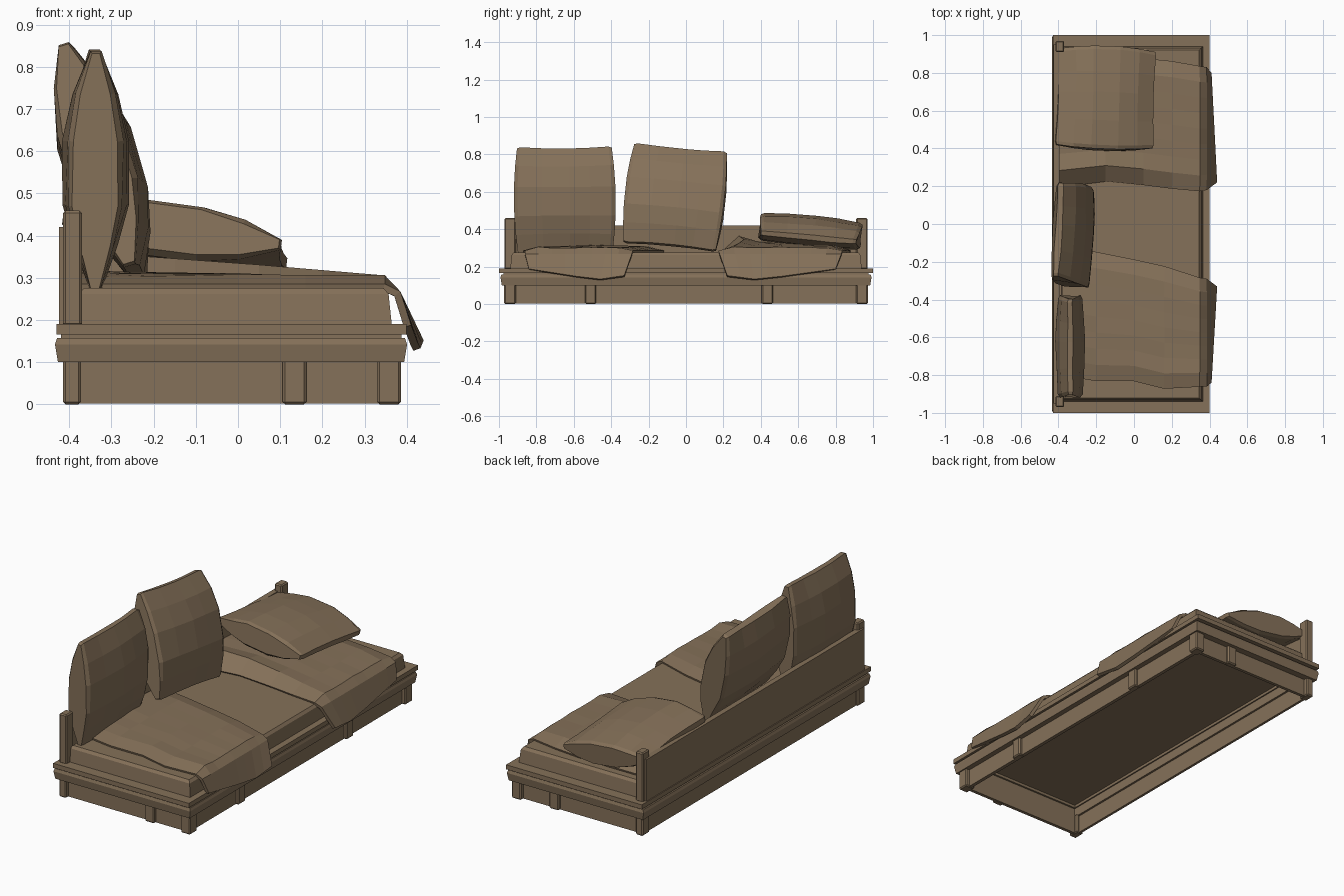
import bpy, bmesh, math, random
from mathutils import Matrix, Vector

if "Cube" in bpy.data.objects:
    bpy.data.objects.remove(bpy.data.objects["Cube"])

random.seed(4)
brown = bpy.data.materials.new("warm brown")
brown.diffuse_color = (0.235, 0.165, 0.10, 1)
brown.use_nodes = True
brown.node_tree.nodes["Principled BSDF"].inputs["Base Color"].default_value = brown.diffuse_color


def finish(bm, name):
    bmesh.ops.recalc_face_normals(bm, faces=bm.faces)
    me = bpy.data.meshes.new(name)
    bm.to_mesh(me)
    bm.free()
    ob = bpy.data.objects.new(name, me)
    me.materials.append(brown)
    bpy.context.collection.objects.link(ob)
    return ob


def box(name, x0, x1, y0, y1, z0, z1, grow=0.0, bevel=0.0):
    """Box whose top outline is larger (or smaller) by grow."""
    bm = bmesh.new()
    bmesh.ops.create_cube(bm, size=1)
    for v in bm.verts:
        g = grow if v.co.z > 0 else 0
        v.co = (x1 + g if v.co.x > 0 else x0 - g,
                y1 + g if v.co.y > 0 else y0 - g,
                z1 if v.co.z > 0 else z0)
    if bevel:
        bmesh.ops.bevel(bm, geom=bm.edges[:], offset=bevel, segments=1, affect='EDGES')
    return finish(bm, name)


def frame(name, x0, x1, y0, y1, levels, width):
    """Rectangular ring; levels are (z, outward growth)."""
    bm = bmesh.new()

    def loop(g, z):
        return [bm.verts.new(p) for p in ((x0 - g, y0 - g, z), (x1 + g, y0 - g, z),
                                          (x1 + g, y1 + g, z), (x0 - g, y1 + g, z))]
    loops = [loop(g, z) for z, g in levels]
    loops += [loop(-width, levels[-1][0]), loop(-width, levels[0][0])]
    for a, b in zip(loops, loops[1:] + loops[:1]):
        for i in range(4):
            j = (i + 1) % 4
            bm.faces.new((a[i], a[j], b[j], b[i]))
    return finish(bm, name)


# Base panels, set in between the legs, open underneath
box("front_apron", 0.345, 0.365, -0.945, 0.945, 0.002, 0.11)
box("rear_apron", -0.402, -0.388, -0.945, 0.945, 0.002, 0.11)
for s, side in ((-1, "left"), (1, "right")):
    a, b = sorted((s * 0.93, s * 0.948))
    box(side + "_apron", -0.39, 0.355, a, b, 0.002, 0.11)
    a, b = sorted((s * 0.91, s * 0.972))
    # Legs, middle stiles and back posts
    box(side + "_front_leg", 0.33, 0.387, a, b, 0, 0.11, 0, 0.006)
    box(side + "_rear_leg", -0.415, -0.372, a, b, 0, 0.11, 0, 0.006)
    a, b = sorted((s * 0.93, s * 0.965))
    box(side + "_end_stile", 0.105, 0.162, a, b, 0, 0.11, 0, 0.006)
    a, b = sorted((s * 0.91, s * 0.97))
    box(side + "_back_post", -0.415, -0.37, a, b, 0.185, 0.459, 0, 0.006)
box("front_stile_a", 0.345, 0.383, -0.54, -0.48, 0, 0.11, 0, 0.006)
box("front_stile_b", 0.345, 0.383, 0.405, 0.465, 0, 0.11, 0, 0.006)

# Bed frame mouldings, hollow below the top slab
frame("lower_rail", -0.427, 0.394, -0.985, 0.985,
      [(0.10, 0), (0.142, 0.007), (0.157, 0.002)], 0.05)
frame("rail_groove", -0.42, 0.388, -0.975, 0.975, [(0.15, 0), (0.17, 0)], 0.05)
box("upper_rail", -0.43, 0.40, -1.0, 1.0, 0.165, 0.19)
box("back_board", -0.425, -0.395, -0.95, 0.95, 0.185, 0.42)

# Mattress
box("mattress", -0.385, 0.365, -0.94, 0.94, 0.185, 0.262, -0.008)
box("mattress_top", -0.377, 0.357, -0.932, 0.932, 0.262, 0.276, -0.012)


def cushion(name, centre, w, h, t, lean, roll, yaw):
    """Lens profile swept across the width, with softly bulged sides."""
    half = [(-1, .2), (-.65, .68), (-.3, 1), (.25, 1), (.65, .7), (1, .2)]
    prof = half + [(a, -b) for a, b in reversed(half)]
    bm = bmesh.new()
    rows = []
    for s, thick in ((-1, .72), (-.93, .86), (-.45, .98), (.1, 1.03), (.5, .97), (.93, .86), (1, .72)):
        row = []
        for a, b in prof:
            y = s * w / 2 * (1 - 0.07 * a * a)
            z = a * h / 2 * (1 - 0.035 * (1 - s * s)) * (0.975 if abs(s) == 1 else 1)
            row.append(bm.verts.new((b * thick * t / 2 + random.uniform(-.003, .003), y, z)))
        rows.append(row)
    n = len(prof)
    for r, q in zip(rows, rows[1:]):
        for i in range(n):
            bm.faces.new((r[i], r[(i + 1) % n], q[(i + 1) % n], q[i]))
    bm.faces.new(rows[0])
    bm.faces.new(rows[-1])
    rad = math.radians
    bm.transform(Matrix.Translation(centre) @ Matrix.Rotation(rad(yaw), 4, 'Z')
                 @ Matrix.Rotation(rad(roll), 4, 'X') @ Matrix.Rotation(rad(lean), 4, 'Y'))
    return finish(bm, name)


# Cushions: two upright, one lying flat
cushion("left_cushion", (-0.338, -0.648, 0.556), 0.545, 0.57, 0.15, 0, 0.5, 0)
cushion("middle_cushion", (-0.322, -0.058, 0.57), 0.535, 0.555, 0.175, -17, -5.5, -3)
cushion("flat_cushion", (-0.15, 0.665, 0.388), 0.55, 0.525, 0.15, 97, -5.5, -1.5)


def lerp_list(vals, f):
    p = f * (len(vals) - 1)
    i = min(int(p), len(vals) - 2)
    return vals[i] + (vals[i + 1] - vals[i]) * (p - i)


def blanket(name, stations, hang_z, folds):
    """Stations: x, z, inner y, outer y. The last one is the hanging hem."""
    cols = 8
    bm = bmesh.new()
    grid = []
    for k, (x, z, yi, yo) in enumerate(stations):
        row = []
        hem = k == len(stations) - 1
        for j in range(cols + 1):
            v = j / cols
            zz, xx = z, x
            if hem:
                zz = lerp_list(hang_z, v)
                xx = x - 0.03 * v
            elif k < len(stations) - 2:
                if j in (0, cols):
                    zz = 0.277
                else:
                    zz += random.uniform(-.004, .004)
                    zz += lerp_list(folds, v) * max(0, (0.3 - x) / 0.6)
            row.append(bm.verts.new((xx, yi + (yo - yi) * v, zz)))
        grid.append(row)
    for r, q in zip(grid, grid[1:]):
        for j in range(cols):
            bm.faces.new((r[j], r[j + 1], q[j + 1], q[j]))
    ob = finish(bm, name)
    m = ob.modifiers.new("cloth thickness", 'SOLIDIFY')
    m.thickness = 0.018
    m.offset = 0
    return ob


# Throws draped over the mattress edge
blanket("left_throw",
        [(-.38, .292, -.12, -.80), (-.2, .294, -.15, -.83), (.0, .294, -.19, -.83),
         (.16, .294, -.225, -.87), (.345, .294, -.285, -.86), (.378, .262, -.29, -.86),
         (.432, 0, -.33, -.84)],
        [.148, .13, .145, .165, .185], [0, .006, .012, .012, .004, 0])
blanket("right_throw",
        [(-.40, .296, .20, .88), (-.15, .300, .23, .88), (.05, .300, .21, .875),
         (.2, .298, .19, .86), (.345, .294, .175, .835), (.378, .262, .18, .83),
         (.432, 0, .22, .80)],
        [.148, .13, .145, .165, .185], [0, .055, .015, .035, .01, .01, .005, 0])
